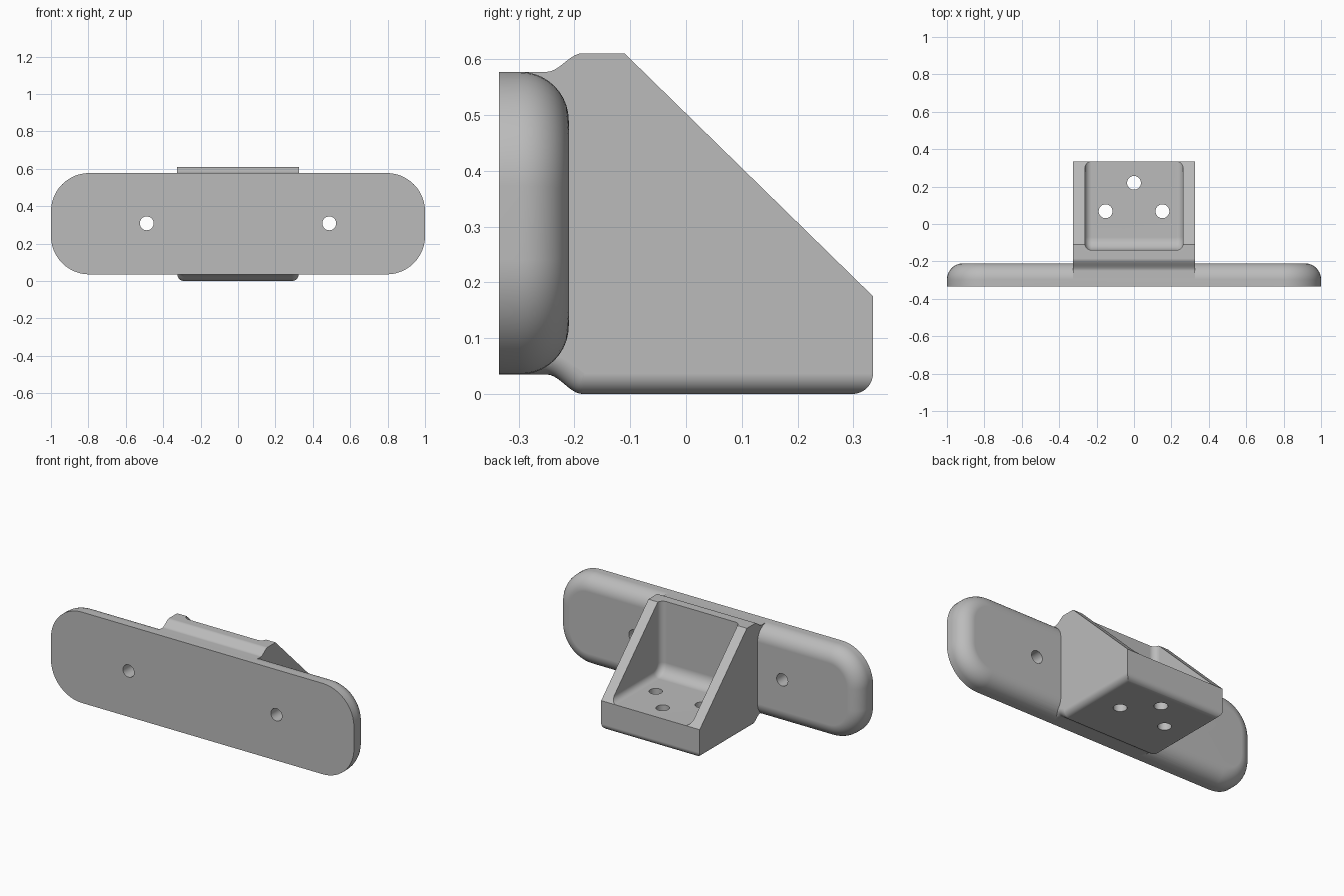
import bpy
import bmesh
from math import cos, sin, pi, radians
from mathutils import Matrix, Vector

default = bpy.data.objects.get("Cube")
if default:
    bpy.data.objects.remove(default, do_unlink=True)

GREY = (0.5, 0.5, 0.5, 1)
grey = bpy.data.materials.new("plain grey")
grey.use_nodes = True
grey.diffuse_color = GREY
grey.node_tree.nodes["Principled BSDF"].inputs["Base Color"].default_value = GREY


def arc(cx, cy, r, start, steps=12):
    """Quarter circle of points, counter-clockwise from a start angle in degrees."""
    return [(cx + r * cos(radians(start) + pi / 2 * i / steps),
             cy + r * sin(radians(start) + pi / 2 * i / steps)) for i in range(steps + 1)]


def prism(points, offset):
    """Closed profile of 3D points, extruded by an offset."""
    bm = bmesh.new()
    face = bm.faces.new([bm.verts.new(p) for p in points])
    ext = bmesh.ops.extrude_face_region(bm, geom=[face])
    bmesh.ops.translate(bm, vec=offset, verts=[g for g in ext["geom"] if isinstance(g, bmesh.types.BMVert)])
    bmesh.ops.recalc_face_normals(bm, faces=bm.faces)
    return bm


def round_edges(bm, rule, radius, segments=8):
    """Bevel the edges whose two ends and middle satisfy a rule."""
    edges = [e for e in bm.edges if rule(e)]
    bmesh.ops.bevel(bm, geom=edges, offset=radius, segments=segments, profile=0.5,
                    affect='EDGES', clamp_overlap=False)


def both(e, test):
    return all(test(v.co) for v in e.verts)


def finish(bm, name):
    mesh = bpy.data.meshes.new(name)
    bm.to_mesh(mesh)
    bm.free()
    mesh.materials.append(grey)
    obj = bpy.data.objects.new(name, mesh)
    bpy.context.collection.objects.link(obj)
    return obj


def hole(name, centre, axis):
    bm = bmesh.new()
    bmesh.ops.create_cone(bm, cap_ends=True, segments=32, radius1=0.037, radius2=0.037, depth=0.5)
    turn = Vector((0, 0, 1)).rotation_difference(Vector(axis)).to_matrix().to_4x4()
    bmesh.ops.transform(bm, matrix=Matrix.Translation(centre) @ turn, verts=bm.verts)
    return finish(bm, name)


# Long face plate with round ends and a rounded rear rim
FRONT, REAR, LOW, HIGH, R = -0.335, -0.21, 0.035, 0.577, 0.205
outline = (arc(1 - R, HIGH - R, R, 0) + arc(R - 1, HIGH - R, R, 90)
           + arc(R - 1, LOW + R, R, 180) + arc(1 - R, LOW + R, R, 270))
bm = prism([(x, FRONT, z) for x, z in outline], (0, REAR - FRONT, 0))
round_edges(bm, lambda e: both(e, lambda c: c.y > REAR - 0.001), 0.087, 10)
plate = finish(bm, "mounting_bracket")

# Wedge block that flows out of the plate in an S curve, above and below
HALF = 0.325
s_curve = [(-0.25 + 0.065 * i / 10, 0.0175 * (1 - cos(pi * i / 10))) for i in range(11)]
side = [(-0.31, HIGH)] + [(y, HIGH + d * 0.95) for y, d in s_curve]
side += [(-0.11, 0.61), (0.335, 0.175), (0.335, 0)]
side += [(y, LOW - d) for y, d in reversed(s_curve)] + [(-0.31, LOW)]
bm = prism([(-HALF, y, z) for y, z in side], (2 * HALF, 0, 0))
round_edges(bm, lambda e: both(e, lambda c: c.z < LOW + 0.001)
            and (abs(e.verts[0].co.x - e.verts[1].co.x) < 0.01
                 or both(e, lambda c: c.y > 0.3)), 0.037)
block = finish(bm, "wedge_block")

# Open pocket with a rounded floor
FLOOR, BACK, BEND = 0.175, -0.14, 0.07
pocket_side = [(0.5, FLOOR), (0.5, 0.9), (BACK, 0.9)] + arc(BACK + BEND, FLOOR + BEND, BEND, 180)
bm = prism([(-0.263, y, z) for y, z in pocket_side], (0.526, 0, 0))
round_edges(bm, lambda e: abs(e.verts[0].co.x - e.verts[1].co.x) < 0.01
            and both(e, lambda c: c.y < 0.49 or c.z < 0.2)
            and not both(e, lambda c: c.z > 0.8), 0.037)
pocket = finish(bm, "pocket_cutter")

# Screw holes through the plate and the base
holes = [hole("plate_hole", (s * 0.488, -0.27, 0.308), (0, 1, 0)) for s in (-1, 1)]
holes += [hole("base_hole", (x, y, 0.1), (0, 0, 1))
          for x, y in ((0, 0.22), (-0.152, 0.068), (0.152, 0.068))]

# Join the block, then cut the pocket and the holes
bpy.context.view_layer.objects.active = plate
for tool, operation in [(block, 'UNION'), (pocket, 'DIFFERENCE')] + [(h, 'DIFFERENCE') for h in holes]:
    mod = plate.modifiers.new(tool.name, 'BOOLEAN')
    mod.operation, mod.solver, mod.object = operation, 'EXACT', tool
    bpy.ops.object.modifier_apply(modifier=mod.name)
    bpy.data.objects.remove(tool, do_unlink=True)

# Smooth fillets, sharp corners, clean flats
bpy.ops.object.select_all(action='DESELECT')
plate.select_set(True)
bpy.ops.object.shade_smooth_by_angle(angle=radians(30))
weighted = plate.modifiers.new("clean_normals", 'WEIGHTED_NORMAL')
weighted.keep_sharp = True
